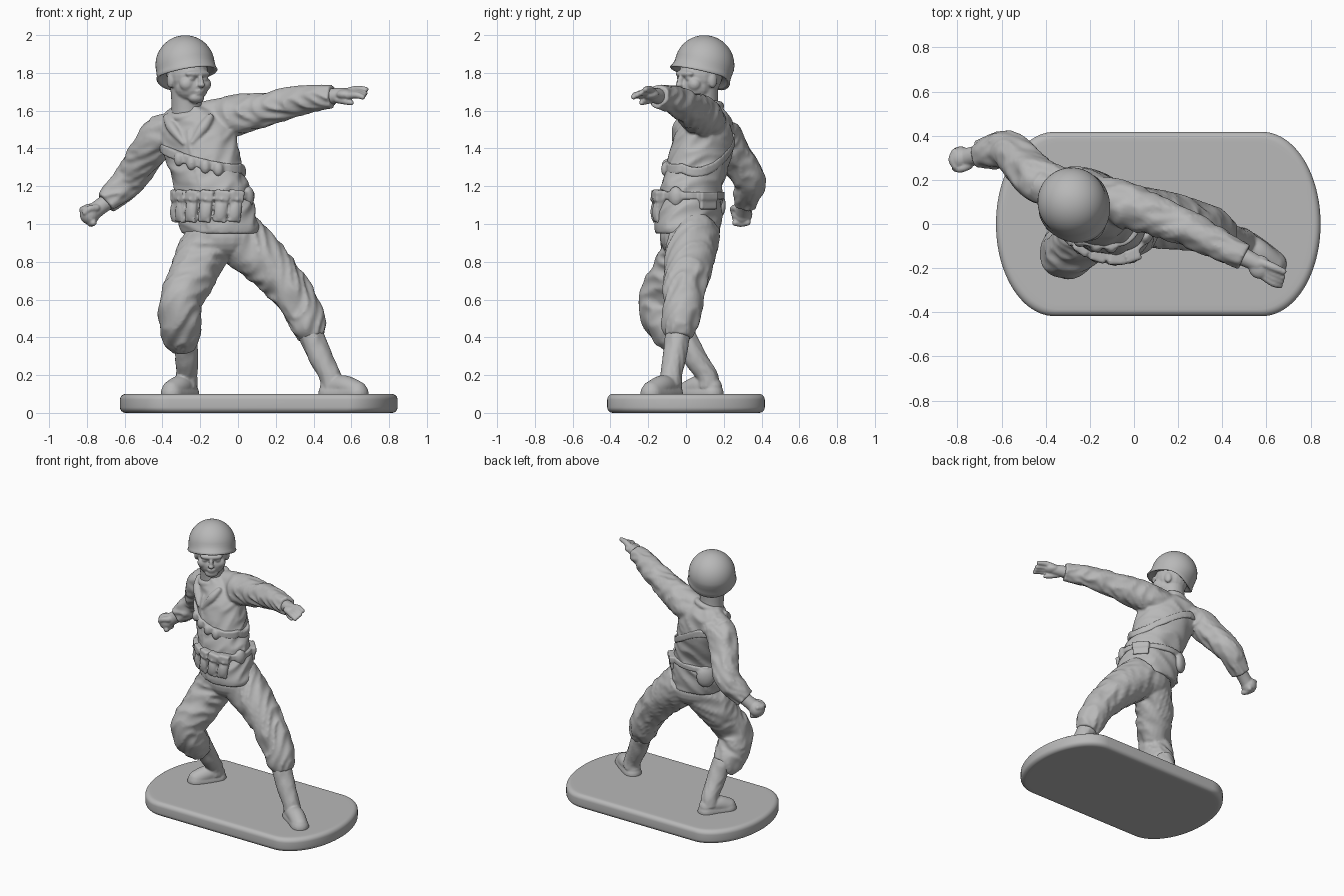
import bpy, bmesh, math
from mathutils import Vector, Matrix, noise

if "Cube" in bpy.data.objects:
    bpy.data.objects.remove(bpy.data.objects["Cube"])

grey = bpy.data.materials.new("plain_grey")
grey.diffuse_color = (0.48, 0.48, 0.48, 1)
grey.use_nodes = True
grey.node_tree.nodes["Principled BSDF"].inputs["Base Color"].default_value = grey.diffuse_color
TURN = math.radians(-23)                      # torso twist


def finish(name, bm, voxel=None, smooth=3):
    """Turn a bmesh into an object; a voxel size fuses its parts into one skin."""
    bmesh.ops.recalc_face_normals(bm, faces=bm.faces)
    me = bpy.data.meshes.new(name)
    bm.to_mesh(me)
    bm.free()
    me.materials.append(grey)
    ob = bpy.data.objects.new(name, me)
    bpy.context.collection.objects.link(ob)
    for p in me.polygons:
        p.use_smooth = True
    if voxel:
        r = ob.modifiers.new("fuse", 'REMESH')
        r.mode, r.voxel_size, r.use_smooth_shade = 'VOXEL', voxel, True
        s = ob.modifiers.new("soften", 'SMOOTH')
        s.factor, s.iterations = 0.5, smooth
    return ob


def loft(bm, rings, closed=False):
    vs = [[bm.verts.new(p) for p in ring] for ring in rings]
    n = len(vs[0])
    for a, b in zip(vs, vs[1:] + vs[:1] if closed else vs[1:]):
        for i in range(n):
            bm.faces.new((a[i], a[(i + 1) % n], b[(i + 1) % n], b[i]))
    if not closed:
        bm.faces.new(vs[0])
        bm.faces.new(vs[-1])


def spline(pts, steps=9):
    """Catmull-Rom through tuples of any length."""
    q = [pts[0]] + list(pts) + [pts[-1]]
    out = []
    for a, b, c, d in zip(q, q[1:], q[2:], q[3:]):
        for k in range(steps):
            t = k / steps
            out.append([0.5 * (2 * y + (z - x) * t + (2 * x - 5 * y + 4 * z - w) * t * t
                               + (3 * y - x - 3 * z + w) * t ** 3)
                        for x, y, z, w in zip(a, b, c, d)])
    return out + [list(pts[-1])]


def fold(s, t, amp, seed):
    """Slanting, irregular cloth creases."""
    if not amp:
        return 0.0
    p = Vector((s * 12 + 1.5 * math.sin(t + seed), 1.1 * math.cos(t), 1.1 * math.sin(t) + 7 * seed))
    return amp * (1.0 - 3.2 * abs(noise.noise(p)) + 0.8 * noise.noise(p * 0.6))


def tube(bm, pts, amp=0.0, seed=1.0, round_ends=False, n=32):
    path = spline(pts)
    P = [Vector(p[:3]) for p in path]
    rings, s = [], 0
    for i, p in enumerate(P):
        d = (P[min(i + 1, len(P) - 1)] - P[max(i - 1, 0)]).normalized()
        u = d.cross(Vector((0.2, 1, 0.1))).normalized()
        v = d.cross(u)
        s += (p - P[i - 1]).length if i else 0
        rings.append([p + (u * math.cos(t) + v * math.sin(t)) * (path[i][3] + fold(s, t, amp, seed))
                      for t in (2 * math.pi * k / n for k in range(n))])
    loft(bm, rings)
    if round_ends:
        for e in (pts[0], pts[-1]):
            blob(bm, e[:3], (e[3],) * 3)


def blob(bm, loc, size, M=Matrix()):
    bmesh.ops.create_uvsphere(bm, u_segments=20, v_segments=12, radius=1,
                              matrix=M @ Matrix.Translation(loc) @ Matrix.Diagonal((*size, 1)))


def box(bm, loc, size, M=Matrix()):
    bmesh.ops.create_cube(bm, size=1, matrix=M @ Matrix.Translation(loc) @ Matrix.Diagonal((*size, 1)))


# torso sections: z, centre x, centre y, half width, half depth
TORSO = spline([(0.95, -.092, .012, .208, .160), (1.0, -.102, .012, .214, .164), (1.1, -.12, .022, .21, .162),
                (1.2, -.14, .035, .203, .158), (1.3, -.172, .06, .20, .153), (1.42, -.205, .085, .207, .15),
                (1.52, -.22, .105, .20, .13), (1.59, -.24, .11, .145, .10), (1.625, -.262, .10, .075, .075)])


def on_torso(t, z, off=0.0):
    """Point on the torso surface; t = 0 is the middle of the chest."""
    _, cx, cy, ra, rb = min(TORSO, key=lambda r: abs(r[0] - z))
    x, y = (ra + off) * math.sin(t), -(rb + off) * math.cos(t)
    c, s = math.cos(TURN), math.sin(TURN)
    return Vector((cx + c * x - s * y, cy + s * x + c * y, z))


def torso_frame(t, z, off=0.0):
    x = (on_torso(t + .05, z) - on_torso(t - .05, z)).normalized()
    up = Vector((0, 0, 1))
    M = Matrix((x, up.cross(x), up)).transposed().to_4x4()
    M.translation = on_torso(t, z, off)
    return M


def strap(bm, height, half_w, off):
    """Flat band all the way round the torso."""
    rings = []
    for k in range(64):
        t = 2 * math.pi * k / 64
        z = height(t)
        rings.append([on_torso(t, z, o) + Vector((0, 0, h)) for o, h in
                      ((-.03, -half_w), (off, -half_w), (off, half_w), (-.03, half_w))])
    loft(bm, rings, closed=True)


# base plate with elliptical ends and a rounded edge
bm = bmesh.new()
outline = []
for k in range(49):
    a = -math.pi / 2 + math.pi * k / 48
    outline.append((0.58 + 0.265 * math.cos(a), 0.417 * math.sin(a)))
outline += [(0.22 - x, -y) for x, y in outline]
R = .03
edge = [(R * (1 - math.cos(q)), R * math.sin(q)) for q in (math.pi / 2 * k / 6 for k in range(7))]
levels = [(d, R - h) for d, h in reversed(edge)] + [(d, .1 - R + h) for d, h in edge]
levels = [(.05, 0)] + levels + [(.05, .1)]
loft(bm, [[(0.11 + (x - 0.11) * (1 - d / .73), y * (1 - d / .417), z) for x, y in outline] for d, z in levels])
base = finish("base", bm)
bpy.context.view_layer.objects.active = base
base.select_set(True)
bpy.ops.object.shade_smooth_by_angle(angle=math.radians(40))

# jacket: torso and both sleeves
bm = bmesh.new()
angles = [2 * math.pi * k / 56 for k in range(56)]
loft(bm, [[on_torso(t, r[0], fold(r[0], t, .008, 2.0)) for t in angles] for r in TORSO])
tube(bm, [(-.17, .12, 1.53, .09), (-.04, .085, 1.568, .104), (.10, .035, 1.598, .092), (.26, -.03, 1.638, .08),
          (.40, -.10, 1.664, .069), (.50, -.15, 1.672, .058)], .008, 0.7)
tube(bm, [(-.29, .145, 1.50, .09), (-.415, .19, 1.465, .098), (-.495, .262, 1.355, .09), (-.565, .335, 1.245, .084),
          (-.64, .33, 1.165, .074), (-.70, .315, 1.11, .06)], .009, 1.9)
tube(bm, [(-.43, .18, 1.50, .074), (-.35, .14, 1.535, .06), (-.25, .12, 1.56, .07), (-.13, .11, 1.59, .07),
          (-.03, .09, 1.595, .08)])                                                  # shoulder yoke
tube(bm, [(*on_torso(.05, z, -.004), .014) for z in (.98, 1.15, 1.3, 1.42, 1.5)])       # placket
for side in (-1, 1):                                                                 # lapels
    a, b, c = on_torso(.8 * side, 1.565), on_torso(.45 * side, 1.51, .004), on_torso(.12 * side, 1.43, .004)
    tube(bm, [(*a, .02), (*b, .028), (*c, .012)], round_ends=True)
ring = [(-.264 + .082 * math.sin(a), .092 - .078 * math.cos(a), 1.59 + .018 * math.sin(a) - .02 * math.cos(a), .022)
        for a in (math.pi * k / 6 for k in range(13))]
ring = [(x, y + (.01 if y > .1 else 0), z + (.015 if y > .1 else 0), r) for x, y, z, r in ring]
tube(bm, ring, n=12)                                                                 # collar
finish("jacket", bm, .008, 3)

# belt, ammunition pouches and hip gear
bm = bmesh.new()
strap(bm, lambda t: 1.15, .02, .01)
for k in range(6):
    M = torso_frame(-1.05 + k * .38, 1.095, .002) @ Matrix.Rotation(.12, 4, 'Y')
    box(bm, (0, 0, .0), (.066, .05, .17), M)
    blob(bm, (0, -.018, -.03), (.032, .02, .055), M)
    box(bm, (0, -.008, .055), (.073, .052, .05), M)
    blob(bm, (0, -.034, .035), (.01, .008, .01), M)
M = torso_frame(1.55, 1.145, -.006)
blob(bm, (0, 0, 0), (.04, .03, .055), M)
M = torso_frame(-2.0, 1.1, .008)
blob(bm, (0, 0, 0), (.062, .036, .075), M)
box(bm, (0, 0, .06), (.035, .03, .04), M)
M = torso_frame(2.6, 1.12, .0)
box(bm, (0, 0, 0), (.11, .045, .085), M)
box(bm, (0, -.005, .03), (.12, .05, .04), M)
finish("belt_and_pouches", bm, .007, 5)

# slung strap with bundles across the chest, rising to the right shoulder behind
bm = bmesh.new()
slope = lambda t: 1.355 - (.06 + .09 * max(0, -math.cos(t))) * math.sin(t) - .02 * math.cos(t)
strap(bm, slope, .026, .013)
for t in (-.35, .0, .33, .66):
    blob(bm, (0, 0, -.012), (.028, .026, .04), torso_frame(t, slope(t), .008))
finish("chest_strap", bm, .007, 5)

# trousers
bm = bmesh.new()
blob(bm, (-.08, .018, .93), (.195, .158, .13))
tube(bm, [(-.12, .02, .97, .14), (-.19, -.015, .84, .13), (-.25, -.085, .71, .118), (-.305, -.138, .59, .112),
          (-.306, -.112, .48, .107), (-.298, -.06, .40, .094), (-.282, -.025, .345, .068)], .009, 1.2)
tube(bm, [(-.04, .035, .96, .14), (.06, .025, .87, .136), (.19, .01, .75, .118), (.285, -.012, .635, .106),
          (.348, -.022, .53, .1), (.372, -.035, .455, .09), (.388, -.04, .40, .068)], .009, 2.6)
finish("trousers", bm, .008, 3)

# boots and gaiters
legs = {
    "right_boot": ([(-.285, -.02, .42, .064), (-.272, .05, .29, .06), (-.272, .11, .2, .055), (-.275, .12, .14, .058)],
                   [(-.265, .14, .135, .052), (-.305, .075, .142, .057), (-.35, .015, .118, .054)]),
    "left_boot": ([(.375, -.04, .44, .066), (.435, -.06, .3, .062), (.485, -.078, .2, .056), (.50, -.08, .14, .058)],
                  [(.485, -.075, .135, .052), (.56, -.125, .142, .057), (.632, -.182, .115, .053)]),
}
for name, (shin, foot) in legs.items():
    bm = bmesh.new()
    tube(bm, shin, .003, 1.0)
    tube(bm, foot, round_ends=True)
    tube(bm, [(x, y, .102, .06) for x, y, z, r in foot], round_ends=True)             # sole
    for v in bm.verts:
        v.co.z = max(v.co.z, .085)
    finish(name, bm, .007, 2)

# head in its own turned frame: neck, skull, jaw and features
H = Matrix.Translation((-.262, .07, 1.77)) @ Matrix.Rotation(math.radians(33), 4, 'Z')
bm = bmesh.new()
tube(bm, [(-.268, .1, 1.54, .09), (-.272, .09, 1.62, .08), (-.272, .085, 1.72, .086)])
blob(bm, (0, .01, .02), (.108, .118, .12), H)
blob(bm, (0, -.025, -.045), (.092, .09, .08), H)
blob(bm, (0, -.075, -.1), (.046, .038, .032), H)                                      # chin
blob(bm, (0, -.09, .025), (.076, .034, .022), H)                                      # brow
blob(bm, (0, -.117, -.018), (.014, .022, .036), H)                                    # nose
blob(bm, (0, -.126, -.034), (.02, .02, .014), H)
blob(bm, (0, -.106, -.066), (.03, .015, .009), H)                                     # lips
blob(bm, (0, -.103, -.08), (.026, .015, .008), H)
for s in (-1, 1):
    blob(bm, (.05 * s, -.066, -.03), (.044, .038, .04), H)                            # cheeks
    blob(bm, (.042 * s, -.095, .0), (.02, .014, .012), H)                             # eyes
    blob(bm, (.102 * s, .02, -.01), (.016, .026, .04), H)                             # ears
finish("head", bm, .006, 4)

# helmet: tilted dome with a flared rim
bm = bmesh.new()
prof = [(.11, -.03), (.143, -.048), (.158, -.056), (.163, -.05), (.158, -.036), (.156, -.018)]
prof += [(.156 * math.cos(a), .157 * math.sin(a)) for a in (math.pi / 2 * k / 12 for k in range(12))]
prof += [(.004, .157)]
M = (Matrix.Translation((-.28, .098, 1.842)) @ Matrix.Rotation(math.radians(33), 4, 'Z')
     @ Matrix.Rotation(math.radians(-13), 4, 'X'))
rings = []
for r, z in prof:
    ring = []
    for k in range(48):
        t = 2 * math.pi * k / 48
        low = min(1, max(0, -z / .05))                      # only the skirt is reshaped
        front, back = max(0, -math.sin(t)) ** 2 * low, max(0, math.sin(t)) ** 2 * low
        ring.append(M @ Vector((r * math.cos(t), r * 1.02 * math.sin(t) - .02 * front - .025 * back,
                                z + .005 * front - .05 * back)))
    rings.append(ring)
loft(bm, rings)
finish("helmet", bm)

# pointing hand
bm = bmesh.new()
tube(bm, [(.46, -.13, 1.67, .044), (.52, -.16, 1.68, .04), (.56, -.18, 1.685, .036)], round_ends=True)
blob(bm, (.57, -.195, 1.685), (.052, .054, .03))
tube(bm, [(.58, -.175, 1.70, .021), (.63, -.195, 1.714, .019), (.676, -.215, 1.712, .015)], round_ends=True, n=12)
for k in range(3):
    tube(bm, [(.585, -.195 - .02 * k, 1.692 - .006 * k, .019), (.63, -.222 - .022 * k, 1.698 - .008 * k, .018),
              (.672 - .006 * k, -.24 - .019 * k, 1.692 - .01 * k, .014)], round_ends=True, n=12)
tube(bm, [(.53, -.185, 1.66, .022), (.565, -.215, 1.65, .018), (.6, -.235, 1.642, .014)], round_ends=True, n=12)
finish("pointing_hand", bm, .006, 2)

# clenched fist
bm = bmesh.new()
tube(bm, [(-.66, .325, 1.14, .046), (-.72, .31, 1.098, .043), (-.77, .297, 1.06, .044)], round_ends=True)
blob(bm, (-.785, .296, 1.052), (.053, .056, .056))
for k in range(4):                                                                   # curled fingers
    x, z = -.82 + .014 * k, 1.078 - .023 * k
    tube(bm, [(x + .01, .325, z, .018), (x, .292, z - .004, .021), (x + .012, .262, z - .002, .018)],
         round_ends=True, n=12)
tube(bm, [(-.75, .265, 1.085, .02), (-.785, .25, 1.08, .018), (-.81, .252, 1.06, .015)], round_ends=True, n=12)
finish("clenched_fist", bm, .006, 2)
